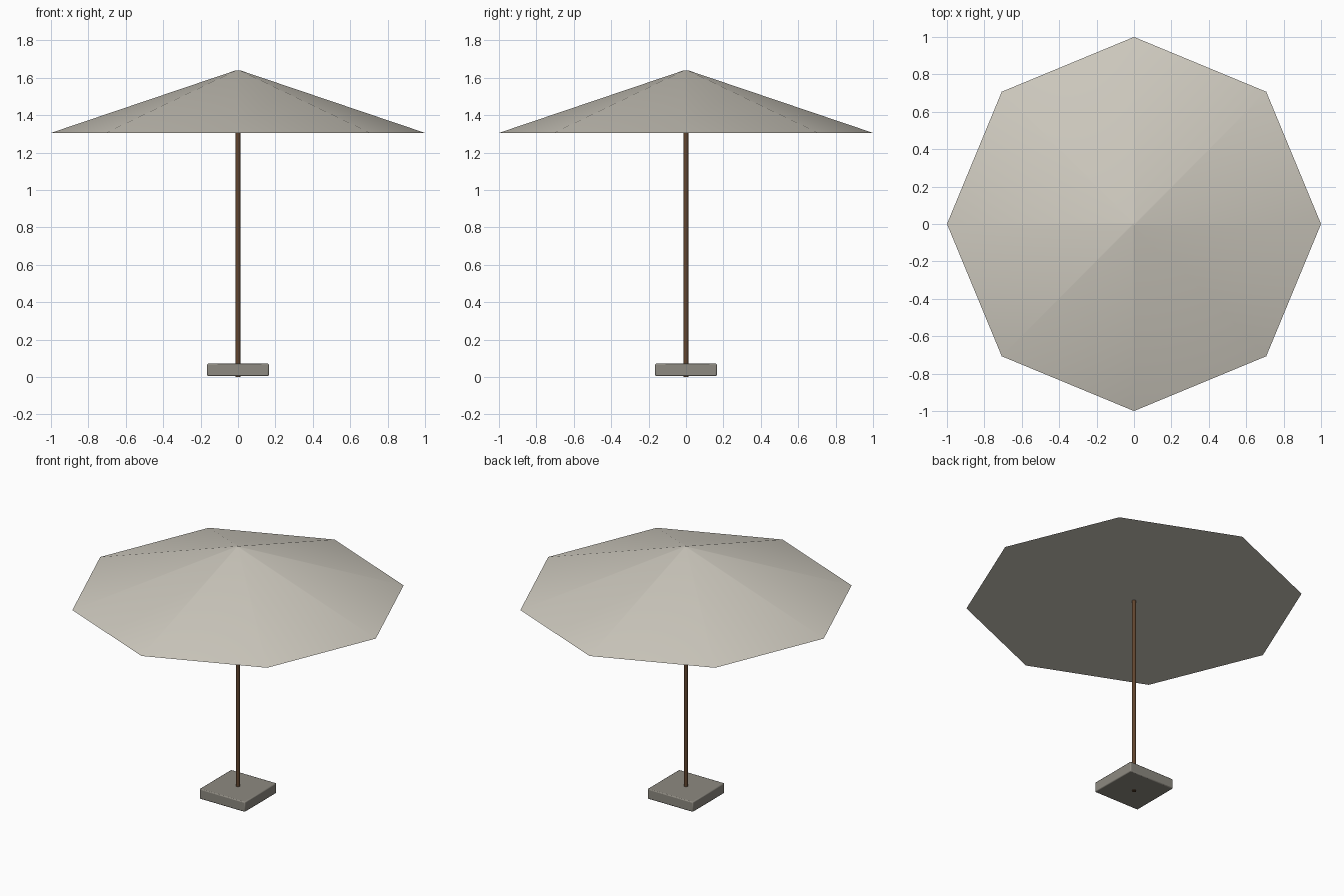
import bpy
import math

default = bpy.data.objects.get("Cube")
if default:
    bpy.data.objects.remove(default, do_unlink=True)


def make_material(name, rgb):
    mat = bpy.data.materials.new(name)
    mat.use_nodes = True
    colour = (*rgb, 1)
    mat.diffuse_color = colour
    bsdf = mat.node_tree.nodes["Principled BSDF"]
    bsdf.inputs["Base Color"].default_value = colour
    bsdf.inputs["Roughness"].default_value = 0.85
    return mat


def finish(name, mat, angle=35):
    obj = bpy.context.object
    obj.name = name
    obj.data.materials.append(mat)
    bpy.ops.object.shade_smooth_by_angle(angle=math.radians(angle))
    return obj


fabric = make_material("cream fabric", (0.62, 0.59, 0.52))
wood = make_material("dark wood", (0.12, 0.06, 0.028))
stone = make_material("grey stone", (0.27, 0.255, 0.22))

RIM, PEAK = 1.305, 1.64

# Octagonal canopy, closed underneath, with a tiny blunt peak
bpy.ops.mesh.primitive_cone_add(vertices=8, radius1=1, radius2=0.01,
                                depth=PEAK - RIM,
                                location=(0, 0, (RIM + PEAK) / 2))
finish("canopy", fabric)

# Pole, running from the ground up into the canopy
bpy.ops.mesh.primitive_cylinder_add(vertices=12, radius=0.013, depth=1.4,
                                    location=(0, 0, 0.7))
finish("pole", wood)

# Square weighted base with softened edges
bpy.ops.mesh.primitive_cube_add(size=1, location=(0, 0, 0.038))
bpy.context.object.scale = (0.33, 0.33, 0.066)
bpy.ops.object.transform_apply(location=False, rotation=False, scale=True)
base = finish("base", stone)
bevel = base.modifiers.new("soft edges", "BEVEL")
bevel.width = 0.006
bevel.segments = 2
